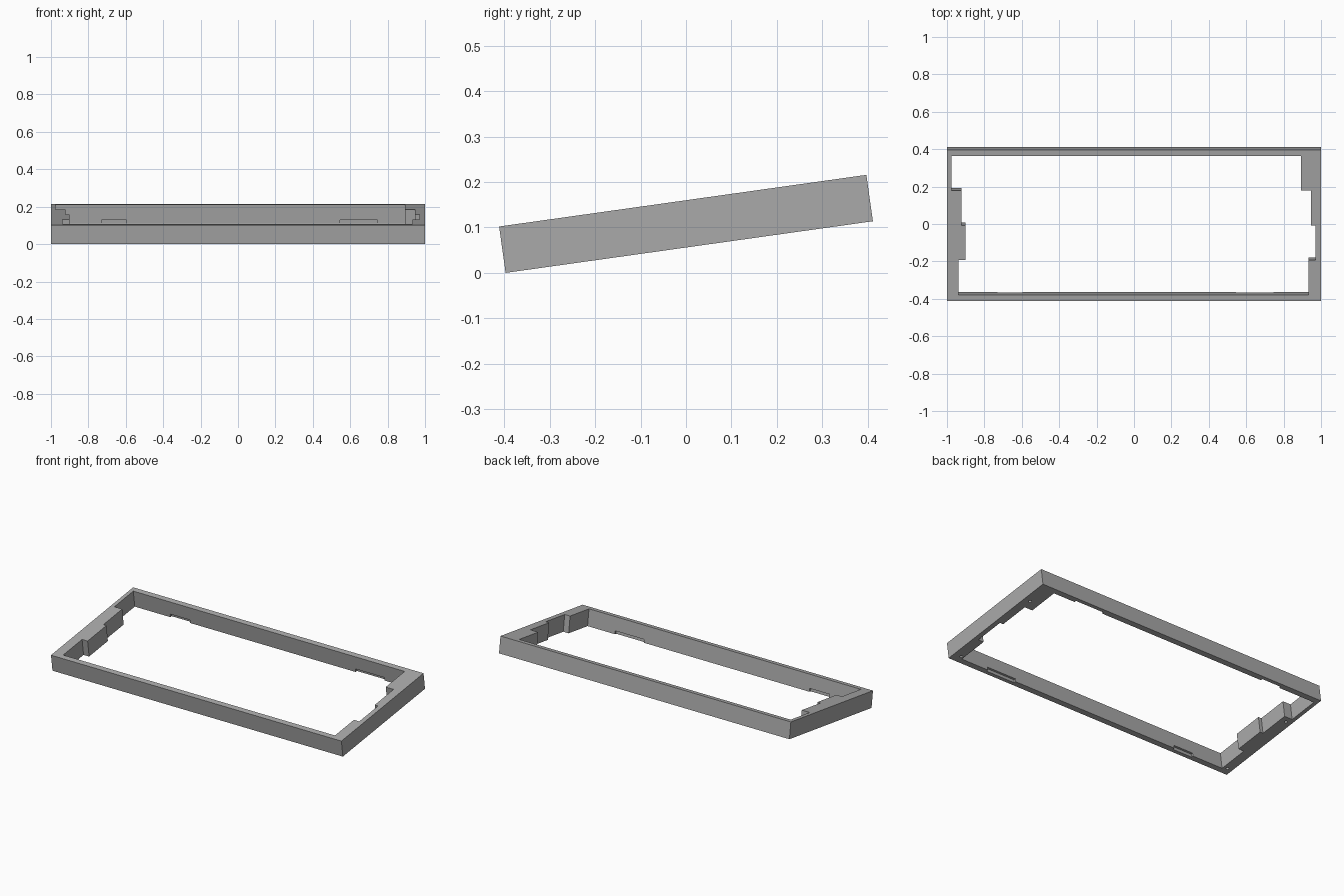
import bpy
import bmesh
from math import radians, sin, cos
from mathutils import Matrix

cube = bpy.data.objects.get("Cube")
if cube:
    bpy.data.objects.remove(cube, do_unlink=True)

HALF_DEPTH, HEIGHT, INNER, TILT = 0.408, 0.103, 0.375, radians(8)
STEP = 0.187

grey = bpy.data.materials.new("plain grey")
grey.use_nodes = True
grey.diffuse_color = (0.4, 0.4, 0.4, 1)
grey.node_tree.nodes["Principled BSDF"].inputs["Base Color"].default_value = (0.4, 0.4, 0.4, 1)


def prism(name, outline, bottom, top):
    """Extrude a flat outline upwards into a closed solid."""
    bm = bmesh.new()
    face = bm.faces.new([bm.verts.new((x, y, bottom)) for x, y in outline])
    up = bmesh.ops.extrude_face_region(bm, geom=[face])["geom"]
    bmesh.ops.translate(bm, vec=(0, 0, top - bottom),
                        verts=[v for v in up if isinstance(v, bmesh.types.BMVert)])
    bmesh.ops.recalc_face_normals(bm, faces=bm.faces)
    mesh = bpy.data.meshes.new(name)
    bm.to_mesh(mesh)
    bm.free()
    mesh.materials.append(grey)
    obj = bpy.data.objects.new(name, mesh)
    bpy.context.collection.objects.link(obj)
    return obj


def block(name, x0, x1, y0, y1, z0, z1):
    return prism(name, [(x0, y0), (x1, y0), (x1, y1), (x0, y1)], z0, z1)


# Outer case
frame = block("case_frame", -1, 1, -HALF_DEPTH, HALF_DEPTH, 0, HEIGHT)

# Stepped opening: wall positions of each side from front to back
rows = [-INNER, -STEP, 0, STEP, INNER]
left_steps = [0.933, 0.970, 0.947, 0.893]
right_steps = [-0.939, -0.901, -0.922, -0.976]


def side(steps):
    return [(x, y) for i, x in enumerate(steps) for y in (rows[i], rows[i + 1])]


cutters = [prism("opening_cutter", side(left_steps) + side(right_steps)[::-1], -0.1, 0.3)]

# Shallow notches under the inner edges of the long walls
for x0, x1 in ((-0.73, -0.595), (0.545, 0.745)):
    cutters.append(block("notch_cutter", x0, x1, -INNER - 0.012, INNER + 0.012, -0.05, 0.02))

# Screw holes in the underside
for x, y in ((0.957, 0.245), (0.95, -0.36), (-0.962, 0.15), (-0.965, -0.36)):
    ring = [(x + 0.009 * cos(radians(a)), y + 0.009 * sin(radians(a))) for a in range(0, 360, 30)]
    cutters.append(prism("screw_hole_cutter", ring, -0.05, 0.05))

for cutter in cutters:
    cutter.hide_render = True
    mod = frame.modifiers.new("cut", 'BOOLEAN')
    mod.operation, mod.solver, mod.object = 'DIFFERENCE', 'EXACT', cutter

# Bake the cuts and drop the helpers
bpy.context.view_layer.update()
baked = bpy.data.meshes.new_from_object(frame.evaluated_get(bpy.context.evaluated_depsgraph_get()))
frame.modifiers.clear()
frame.data = baked
for cutter in cutters:
    bpy.data.objects.remove(cutter, do_unlink=True)

# Tilt towards the front and stand on the ground
baked.transform(Matrix.Rotation(TILT, 4, 'X') @ Matrix.Translation((0, 0, -HEIGHT / 2)))
baked.transform(Matrix.Translation((0, 0, -min(v.co.z for v in baked.vertices))))
